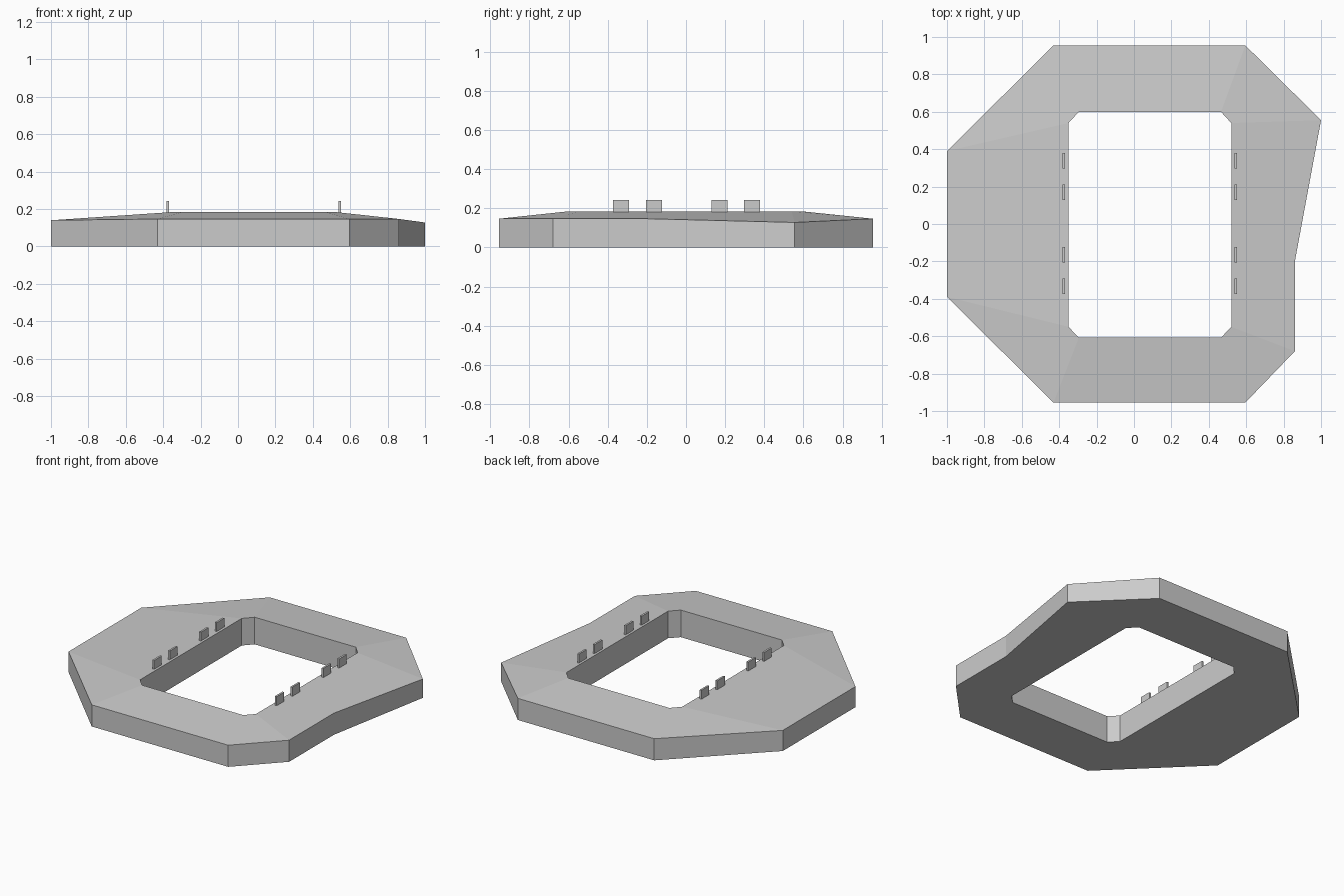
import bpy
import bmesh

cube = bpy.data.objects.get("Cube")
if cube:
    bpy.data.objects.remove(cube, do_unlink=True)

grey = bpy.data.materials.new("light grey")
grey.use_nodes = True
GREY = (0.6, 0.6, 0.6, 1)
grey.diffuse_color = GREY
grey.node_tree.nodes["Principled BSDF"].inputs["Base Color"].default_value = GREY


def make_object(name, bm):
    bmesh.ops.recalc_face_normals(bm, faces=bm.faces)
    mesh = bpy.data.meshes.new(name)
    bm.to_mesh(mesh)
    bm.free()
    mesh.materials.append(grey)
    obj = bpy.data.objects.new(name, mesh)
    bpy.context.collection.objects.link(obj)
    return obj


# Outer rim (x, y, height) and the matching points around the opening (x, y)
RIM = [(-0.43, 0.955, 0.147), (0.595, 0.955, 0.147), (1, 0.555, 0.128),
       (0.86, -0.2, 0.147), (0.86, -0.68, 0.147), (0.595, -0.955, 0.147),
       (-0.43, -0.955, 0.147), (-1, -0.39, 0.14), (-1, 0.39, 0.14)]
OPENING = [(-0.295, 0.6), (0.465, 0.6), (0.52, 0.54),
           (0.52, -0.2), (0.52, -0.55), (0.465, -0.608),
           (-0.295, -0.608), (-0.35, -0.55), (-0.35, 0.54)]
TOP = 0.184

# Sloping slab: four rings of points joined into a closed frame
bm = bmesh.new()
rings = [
    [bm.verts.new((x, y, 0)) for x, y, z in RIM],
    [bm.verts.new(p) for p in RIM],
    [bm.verts.new((x, y, TOP)) for x, y in OPENING],
    [bm.verts.new((x, y, 0)) for x, y in OPENING],
]
count = len(RIM)
for r, ring in enumerate(rings):
    after = rings[(r + 1) % len(rings)]
    for i in range(count):
        j = (i + 1) % count
        bm.faces.new((ring[i], ring[j], after[j], after[i]))
make_object("frame_slab", bm)

# Small upright tabs along both long sides of the opening
for side, x in (("right", -0.375), ("left", 0.545)):
    for n, y in enumerate((-0.333, -0.164, 0.17, 0.338), 1):
        bm = bmesh.new()
        bmesh.ops.create_cube(bm, size=1)
        bmesh.ops.scale(bm, vec=(0.013, 0.082, 0.065), verts=bm.verts)
        tab = make_object(f"{side}_tab_{n}", bm)
        tab.location = (x, y, 0.21)
